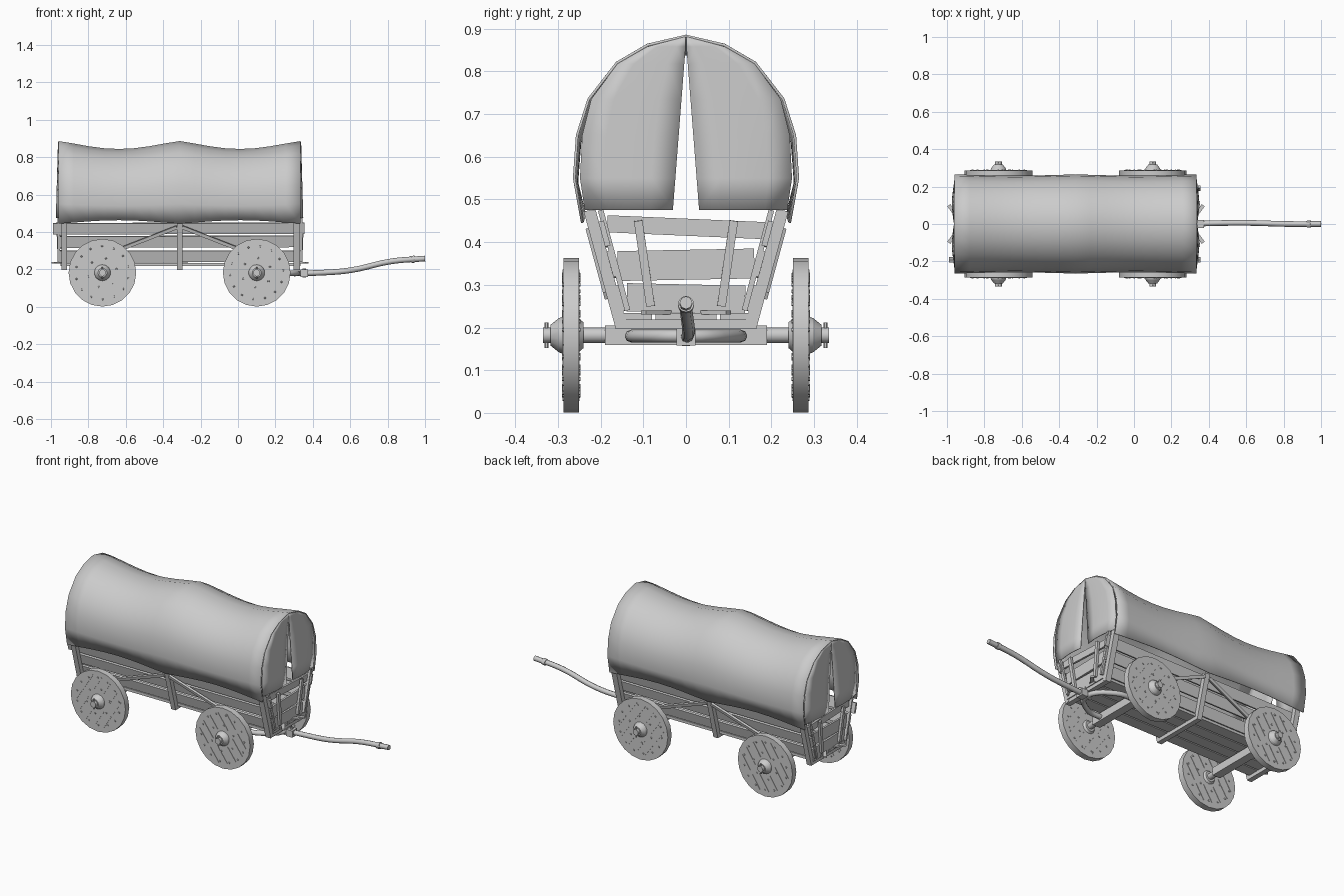
import bpy, bmesh, math, random
from mathutils import Vector, Matrix

cube = bpy.data.objects.get("Cube")
if cube:
    bpy.data.objects.remove(cube, do_unlink=True)
random.seed(4)

grey = bpy.data.materials.new("plain grey")
grey.use_nodes = True
grey.diffuse_color = (0.6, 0.6, 0.6, 1)
grey.node_tree.nodes["Principled BSDF"].inputs["Base Color"].default_value = (0.6, 0.6, 0.6, 1)


def frame(p, q, hint):
    """Matrix at the middle of p-q: z along the line, x near the hint."""
    d = (q - p).normalized()
    a = (hint - d * hint.dot(d)).normalized()
    m = Matrix((a, d.cross(a), d)).transposed().to_4x4()
    m.translation = (p + q) / 2
    return m


class Part:
    """Collects beams, rods and sheets into one named object."""

    def __init__(self, name):
        self.name, self.bm = name, bmesh.new()

    def beam(self, p, q, wide, thick, hint=(0, 0, 1)):
        p, q = Vector(p), Vector(q)
        size = Matrix.Diagonal((wide, thick, (q - p).length, 1))
        bmesh.ops.create_cube(self.bm, size=1, matrix=frame(p, q, Vector(hint)) @ size)

    def rod(self, p, q, r1, r2=None, sides=12, hint=(1, 0, 0)):
        p, q = Vector(p), Vector(q)
        bmesh.ops.create_cone(self.bm, cap_ends=True, segments=sides, radius1=r1,
                              radius2=r1 if r2 is None else r2, depth=(q - p).length,
                              matrix=frame(p, q, Vector(hint)))

    def grid(self, rows):
        verts = [[self.bm.verts.new(c) for c in row] for row in rows]
        for a, b in zip(verts, verts[1:]):
            for i in range(len(a) - 1):
                self.bm.faces.new((a[i], a[i + 1], b[i + 1], b[i]))

    def finish(self, smooth=None, thick=0):
        bmesh.ops.recalc_face_normals(self.bm, faces=self.bm.faces)
        mesh = bpy.data.meshes.new(self.name)
        self.bm.to_mesh(mesh)
        self.bm.free()
        mesh.materials.append(grey)
        ob = bpy.data.objects.new(self.name, mesh)
        bpy.context.collection.objects.link(ob)
        if thick:
            mod = ob.modifiers.new("cloth thickness", 'SOLIDIFY')
            mod.thickness, mod.offset = thick, 0
        if smooth:
            bpy.ops.object.select_all(action='DESELECT')
            ob.select_set(True)
            bpy.context.view_layer.objects.active = ob
            bpy.ops.object.shade_smooth_by_angle(angle=math.radians(smooth))
        return ob


# Canvas cover, sagging between three hoops
HALF = [(0.243, 0.445), (0.262, 0.55), (0.255, 0.65), (0.228, 0.735), (0.162, 0.82), (0.09, 0.862)]
ARCH = HALF + [(0, 0.883)] + [(-y, z) for y, z in reversed(HALF)]
X0, X1, MID = -0.96, 0.335, -0.312
rows = []
for i in range(17):
    t = i / 16
    sag = abs(math.sin(2 * math.pi * t)) ** 1.2
    rows.append([(X0 + (X1 - X0) * t, y * (1 - 0.025 * sag),
                  z - 0.042 * sag * (z - 0.45) / 0.43 + (0.018 * sag if z < 0.5 else 0))
                 for y, z in ARCH])
cover = Part("canvas_cover")
cover.grid(rows)
cover.finish(50, 0.006)

# Parted end curtains
OUTER = [(0.237, 0.475), (0.248, 0.55), (0.243, 0.65), (0.222, 0.735), (0.16, 0.818), (0.09, 0.858), (0.006, 0.88)]
for label, x, out in (("front", X1, 1), ("rear", X0, -1)):
    for side, s in (("left", 1), ("right", -1)):
        curtain = Part(f"{label}_curtain_{side}")
        rows = []
        for y, z in OUTER:
            inner = 0.031 * (0.87 - z) / 0.395 if z < 0.87 else 0.001
            rows.append([(x + out * 0.012 * math.sin(math.pi * k / 4 + 0.4) * (0.885 - z) / 0.4,
                          s * (inner + (y - inner) * k / 4), z) for k in range(5)])
        curtain.grid(rows)
        curtain.finish(50, 0.005)

# Sloping sides: outer face of the posts at height z
LEAN = 0.273


def wall(z):
    return 0.165 + (z - 0.2) * LEAN


for side, s in (("left", 1), ("right", -1)):
    up = (0, s * LEAN, 1)
    planks = Part(f"side_planks_{side}")
    for z, tall, a, b in ((0.42, 0.06, -0.99 if s < 0 else -0.965, 0.355),
                          (0.35, 0.062, -0.965, 0.345), (0.27, 0.062, -0.96, 0.335)):
        y = s * (wall(z) - 0.034)
        planks.beam((a, y, z + random.uniform(-.004, .004)), (b, y, z), tall, 0.013, up)
    planks.finish()

    posts = Part(f"side_posts_{side}")
    for x, w, top in ((-0.93, 0.03, 0.47), (MID, 0.03, 0.45), (0.315, 0.035, 0.475)):
        posts.beam((x, s * (wall(0.2) - 0.014), 0.2), (x, s * (wall(top) - 0.014), top),
                   w, 0.028, (1, 0, 0))
    posts.finish()

    braces = Part(f"side_braces_{side}")
    for d in (-1, 1):
        braces.beam((MID + d * 0.015, s * wall(0.425), 0.425),
                    (MID + d * 0.4, s * wall(0.275), 0.275), 0.018, 0.014, up)
    braces.finish()

# Floor boards and the beams under them
floor = Part("floor_boards")
for i in range(4):
    y = -0.114 + 0.076 * i
    floor.beam((-0.95, y, 0.226), (0.335, y, 0.226), 0.016, 0.068)
floor.finish()
beams = Part("floor_beams")
for x in (-0.93, MID, 0.315):
    beams.beam((x, -0.165, 0.208), (x, 0.165, 0.208), 0.022, 0.03)
beams.finish()

# End boards with two leaning battens
for label, x, out in (("front", 0.325, 1), ("rear", -0.945, -1)):
    board = Part(f"{label}_boards")
    for z, tall, tilt in ((0.435, 0.04, 0.008), (0.347, 0.07, -0.003), (0.268, 0.066, 0.003)):
        w = wall(z) - 0.045
        board.beam((x, -w, z + tilt), (x, w, z - tilt), tall, 0.012)
    board.finish()
    battens = Part(f"{label}_battens")
    for s in (-1, 1):
        battens.beam((x + out * 0.012, s * 0.083, 0.25), (x + out * 0.02, s * 0.112, 0.45),
                     0.02, 0.014, (0, 1, 0))
        battens.beam((x + out * 0.014, s * 0.137, 0.24), (x + out * 0.014, s * 0.2, 0.475),
                     0.013, 0.014, (0, 1, 0))
        battens.beam((x, s * 0.04, 0.235), (x + out * 0.045, s * 0.1, 0.235), 0.01, 0.02)
    battens.finish()

# Axles and wheels
WZ, WR = 0.182, 0.181
for label, wx, slant in (("rear", -0.725, 1.0), ("front", 0.1, 2.2)):
    axle = Part(f"{label}_axle")
    axle.beam((wx, -0.19, WZ), (wx, 0.19, WZ), 0.046, 0.05)
    axle.rod((wx, -0.335, WZ), (wx, 0.335, WZ), 0.018)
    for s in (-1, 1):
        axle.rod((wx, s * 0.327, WZ - 0.03), (wx, s * 0.327, WZ + 0.03), 0.005, sides=6)
    axle.finish(40)
    for side, s in (("left", 1), ("right", -1)):
        def at(u, v, y):
            return (wx + u, s * y, WZ + v)

        wheel = Part(f"{label}_wheel_{side}")
        wheel.rod(at(0, 0, 0.251), at(0, 0, 0.287), WR, sides=20)
        wheel.finish(30)

        hub = Part(f"{label}_hub_{side}")
        hub.rod(at(0, 0, 0.286), at(0, 0, 0.298), 0.044, 0.04, 14)
        hub.rod(at(0, 0, 0.298), at(0, 0, 0.318), 0.04, 0.024, 14)
        hub.rod(at(0, 0, 0.24), at(0, 0, 0.252), 0.03, 0.04, 14)
        hub.finish(30)

        # Plank seams and bolts on both faces of the disc
        detail = Part(f"{label}_wheel_seams_and_bolts_{side}")
        c, n = math.cos(slant), math.sin(slant)
        for y, h in ((0.287, 1), (0.251, -1)):
            for off in (-0.11, -0.06, 0, 0.06, 0.11):
                reach = math.sqrt(WR ** 2 - off ** 2) - 0.035
                for k in (-1, 1):
                    a, b = k * max(0.055 - abs(off) / 2, 0.012), k * reach
                    detail.beam(at(a * c - off * n, a * n + off * c, y),
                                at(b * c - off * n, b * n + off * c, y), 0.004, 0.004, (0, 1, 0))
            for count, r in ((6, 0.078), (14, 0.142)):
                for k in range(count):
                    g = slant + 2 * math.pi * (k + 0.3) / count
                    p = r * math.cos(g), r * math.sin(g)
                    detail.rod(at(*p, y - h * 0.002), at(*p, y + h * 0.004), 0.006, 0.004, 6)
        detail.finish()


# Draw pole and the curved arms that tie it to the front axle
def tube(name, points, radius):
    curve = bpy.data.curves.new(name, 'CURVE')
    curve.dimensions = '3D'
    curve.bevel_depth, curve.bevel_resolution = radius, 2
    curve.resolution_u = 5
    curve.use_fill_caps = True
    line = curve.splines.new('BEZIER')
    line.bezier_points.add(len(points) - 1)
    for bp, co in zip(line.bezier_points, points):
        bp.co = co
        bp.handle_left_type = bp.handle_right_type = 'AUTO'
    curve.materials.append(grey)
    bpy.context.collection.objects.link(bpy.data.objects.new(name, curve))


tube("draw_pole", [(0.3, 0, 0.178), (0.42, 0.004, 0.181), (0.6, 0.006, 0.195),
                   (0.82, 0, 0.243), (1, 0, 0.258)], 0.015)
tube("draw_arms", [(0.1, -0.13, 0.18), (0.22, -0.115, 0.18), (0.32, 0, 0.18),
                   (0.22, 0.115, 0.18), (0.1, 0.13, 0.18)], 0.015)
hitch = Part("pole_hitch")
hitch.beam((0.335, 0, 0.178), (0.375, 0, 0.178), 0.04, 0.045)
hitch.rod((0.355, 0, 0.157), (0.355, 0, 0.205), 0.009, sides=8)
hitch.rod((0.925, 0, 0.252), (0.945, 0, 0.255), 0.019, sides=12, hint=(0, 1, 0))
hitch.finish(30)
